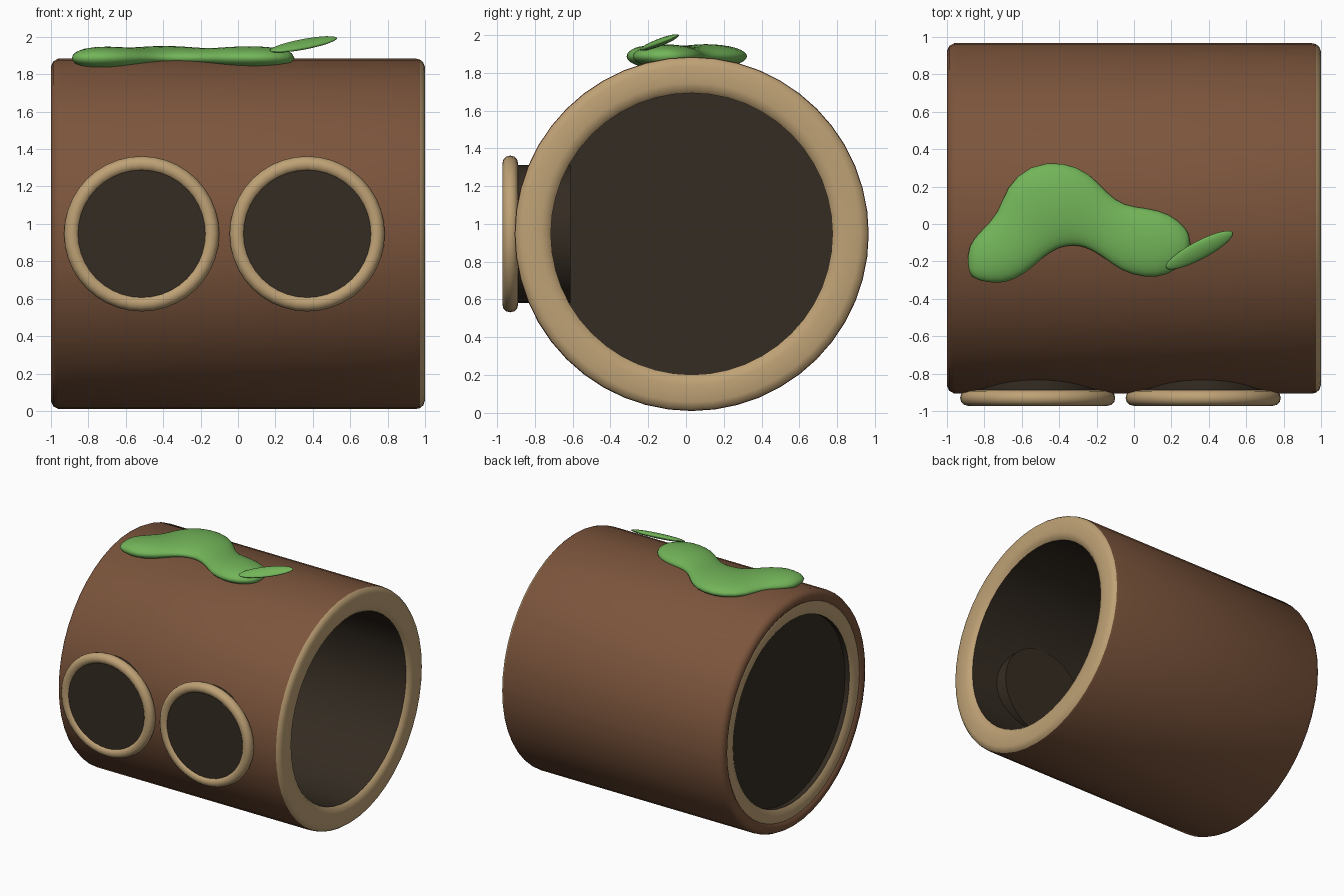
import bpy, bmesh, math
from mathutils import Vector

cube = bpy.data.objects.get("Cube")
if cube:
    bpy.data.objects.remove(cube, do_unlink=True)


def material(name, rgb):
    m = bpy.data.materials.new(name)
    m.use_nodes = True
    m.diffuse_color = (*rgb, 1)
    bsdf = m.node_tree.nodes["Principled BSDF"]
    bsdf.inputs["Base Color"].default_value = (*rgb, 1)
    bsdf.inputs["Roughness"].default_value = 0.8
    return m


BARK = material("bark brown", (0.20, 0.09, 0.045))
WOOD = material("cut wood tan", (0.52, 0.36, 0.18))
DARK = material("hollow dark brown", (0.035, 0.025, 0.016))
LEAF = material("moss green", (0.17, 0.46, 0.10))

AXIS_Y, AXIS_Z, RADIUS, BORE = 0.03, 0.947, 0.937, 0.745


def finish(name, bm, mat, angle=40):
    bmesh.ops.recalc_face_normals(bm, faces=bm.faces)
    mesh = bpy.data.meshes.new(name)
    bm.to_mesh(mesh)
    bm.free()
    ob = bpy.data.objects.new(name, mesh)
    bpy.context.collection.objects.link(ob)
    mesh.materials.append(mat)
    bpy.ops.object.select_all(action='DESELECT')
    ob.select_set(True)
    bpy.context.view_layer.objects.active = ob
    bpy.ops.object.shade_smooth_by_angle(angle=math.radians(angle))
    return ob


def loft(bm, rings, closed_rings=True):
    """Skin a list of equally sized point rings."""
    rows = [[bm.verts.new(p) for p in ring] for ring in rings]
    n = len(rows[0])
    for a, b in zip(rows, rows[1:]):
        for i in range(n):
            j = (i + 1) % n
            bm.faces.new((a[i], a[j], b[j], b[i]))
    return rows


def lathe(name, profile, mat, cap_end=False, sides=48):
    """Revolve (x, radius) points about the trunk axis."""
    bm = bmesh.new()
    turn = [math.tau * i / sides for i in range(sides)]
    rows = loft(bm, [[(x, AXIS_Y + r * math.cos(t), AXIS_Z + r * math.sin(t))
                      for t in turn] for x, r in profile])
    if cap_end:
        bm.faces.new(rows[-1])
    return finish(name, bm, mat)


# Trunk: bark shell, cut ends and hollow
lathe("bark_shell", [(-0.985, 0.85), (-1, 0.87), (-1, 0.895), (-0.988, 0.922), (-0.96, RADIUS),
                     (0.95, RADIUS), (0.972, 0.932)], BARK)
lathe("left_cut_end", [(0.972, 0.932), (0.99, 0.918), (1, 0.89), (1, 0.80),
                       (0.992, 0.765), (0.97, BORE)], WOOD)
lathe("right_cut_end", [(-0.985, 0.85), (-0.992, 0.82), (-0.99, 0.78), (-0.97, BORE)], WOOD)
lathe("hollow", [(0.97, BORE), (-0.93, BORE)], DARK, cap_end=True)
lathe("right_hollow_rim", [(-0.97, BORE), (-0.93, BORE)], DARK)

# Two round windows on the front
for side, x in (("right", -0.515), ("left", 0.37)):
    bm = bmesh.new()
    bmesh.ops.create_cone(bm, cap_ends=True, segments=40, radius1=0.365, radius2=0.365, depth=0.345)
    plug = finish(side + "_window_hole", bm, DARK)
    plug.rotation_euler.x = math.pi / 2
    plug.location = (x, -0.7825, AXIS_Z)

    bm = bmesh.new()
    steps = [math.tau * i / 40 for i in range(41)]
    loft(bm, [[((0.373 + 0.042 * math.cos(u)) * math.cos(t), 0.042 * math.sin(u),
                (0.373 + 0.042 * math.cos(u)) * math.sin(t))
               for u in [math.tau * k / 12 for k in range(12)]] for t in steps])
    bmesh.ops.remove_doubles(bm, verts=bm.verts, dist=0.0001)
    frame = finish(side + "_window_frame", bm, WOOD, 60)
    frame.location = (x, -0.93, AXIS_Z)

# Moss: elliptical sections between back and front edge points
sections = [
    ((-0.89, -0.22), (-0.80, -0.31), 0.035), ((-0.89, -0.11), (-0.69, -0.325), 0.058),
    ((-0.82, -0.035), (-0.57, -0.265), 0.065), ((-0.72, 0.065), (-0.47, -0.165), 0.056),
    ((-0.69, 0.20), (-0.40, -0.13), 0.058), ((-0.56, 0.325), (-0.35, -0.12), 0.066),
    ((-0.38, 0.34), (-0.29, -0.12), 0.066), ((-0.24, 0.28), (-0.23, -0.14), 0.058),
    ((-0.15, 0.175), (-0.15, -0.19), 0.052), ((-0.06, 0.10), (-0.07, -0.255), 0.06),
    ((0.07, 0.09), (0.06, -0.295), 0.066), ((0.19, 0.06), (0.18, -0.28), 0.06),
    ((0.285, -0.02), (0.275, -0.21), 0.04)]
bm = bmesh.new()
rings = []
for back, front, h in sections:
    b, f = Vector((*back, 1.887)), Vector((*front, 1.887))
    mid, half = (b + f) / 2, (b - f) / 2
    rings.append([mid + half * math.cos(t) + Vector((0, 0, h * math.sin(t)))
                  for t in [math.tau * k / 16 for k in range(16)]])
rows = loft(bm, rings)
for row, tip in ((rows[0], (-0.875, -0.285, 1.887)), (rows[-1], (0.308, -0.11, 1.887))):
    pole = bm.verts.new(tip)
    for i in range(16):
        bm.faces.new((row[i], row[(i + 1) % 16], pole))
moss = finish("moss_patch", bm, LEAF, 180)
moss.modifiers.new("soften", 'SUBSURF').levels = 1

# Small leaf rising from the end of the moss
bm = bmesh.new()
bmesh.ops.create_uvsphere(bm, u_segments=24, v_segments=12, radius=1)
leaf = finish("leaf", bm, LEAF, 180)
leaf.scale = (0.205, 0.052, 0.02)
leaf.rotation_euler = (math.radians(20), math.radians(-10), math.radians(28))
leaf.location = (0.35, -0.14, 1.96)
